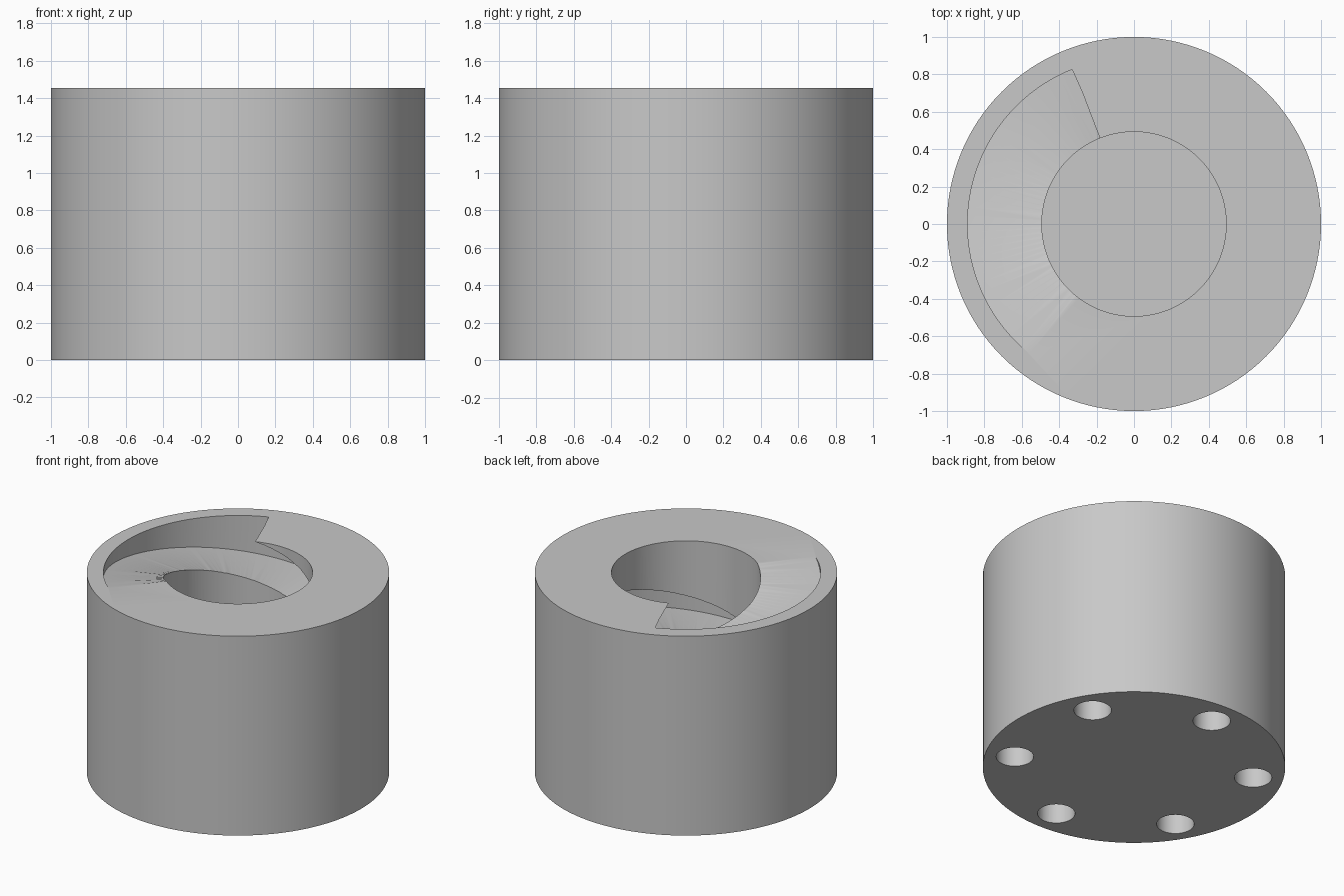
import bpy, bmesh, math

if "Cube" in bpy.data.objects:
    bpy.data.objects.remove(bpy.data.objects["Cube"], do_unlink=True)

HEIGHT = 1.455
BORE_RADIUS, BORE_DEPTH = 0.493, 1.1
SLOT_RADIUS, SLOT_HEIGHT = 0.89, 0.286
SLOPE = 0.0024              # slot drop per degree
SLOT_START = 231            # angle where the ramp meets the top face

grey = bpy.data.materials.new("light_grey")
grey.use_nodes = True
colour = (0.58, 0.58, 0.58, 1)
grey.diffuse_color = colour
grey.node_tree.nodes["Principled BSDF"].inputs["Base Color"].default_value = colour


def cylinder(name, radius, z0, z1, x=0, y=0, sides=128):
    bpy.ops.mesh.primitive_cylinder_add(
        vertices=sides, radius=radius, depth=z1 - z0, location=(x, y, (z0 + z1) / 2))
    obj = bpy.context.object
    obj.name = name
    return obj


def helical_cutter(name):
    """Rectangle swept down a helix, starting just above the top face."""
    bm = bmesh.new()
    rings = []
    end = SLOT_START - (BORE_DEPTH - 0.02) / SLOPE
    angle = SLOT_START + 12
    while angle > end:
        a = math.radians(angle)
        floor = HEIGHT - SLOPE * (SLOT_START - angle)
        rings.append([bm.verts.new((r * math.cos(a), r * math.sin(a), z)) for r, z in (
            (0.4, floor), (SLOT_RADIUS, floor),
            (SLOT_RADIUS, floor + SLOT_HEIGHT), (0.4, floor + SLOT_HEIGHT))])
        angle -= 3
    for p, q in zip(rings, rings[1:]):
        for i in range(4):
            j = (i + 1) % 4
            bm.faces.new((p[i], p[j], q[j], q[i]))
    bm.faces.new(rings[0])
    bm.faces.new(rings[-1])
    bmesh.ops.triangulate(bm, faces=bm.faces[:])
    bmesh.ops.recalc_face_normals(bm, faces=bm.faces[:])
    mesh = bpy.data.meshes.new(name)
    bm.to_mesh(mesh)
    bm.free()
    obj = bpy.data.objects.new(name, mesh)
    bpy.context.collection.objects.link(obj)
    return obj


# Round body
body = cylinder("slotted_cylinder", 1, 0, HEIGHT)

# Blind bore, helical slot and six bottom holes
cutters = [cylinder("bore_cutter", BORE_RADIUS, HEIGHT - BORE_DEPTH, HEIGHT + 0.2),
           helical_cutter("slot_cutter")]
for k in range(6):
    a = math.radians(30 + 60 * k)
    cutters.append(cylinder("hole_cutter", 0.124, -0.1, 0.25,
                            0.8 * math.cos(a), 0.8 * math.sin(a), 48))

bpy.ops.object.select_all(action="DESELECT")
body.select_set(True)
bpy.context.view_layer.objects.active = body
for cutter in cutters:
    mod = body.modifiers.new("cut", "BOOLEAN")
    mod.operation = "DIFFERENCE"
    mod.solver = "EXACT"
    mod.object = cutter
    bpy.ops.object.modifier_apply(modifier=mod.name)
    bpy.data.objects.remove(cutter, do_unlink=True)

body.data.materials.clear()
body.data.materials.append(grey)
bpy.ops.object.shade_smooth_by_angle(angle=math.radians(30))
